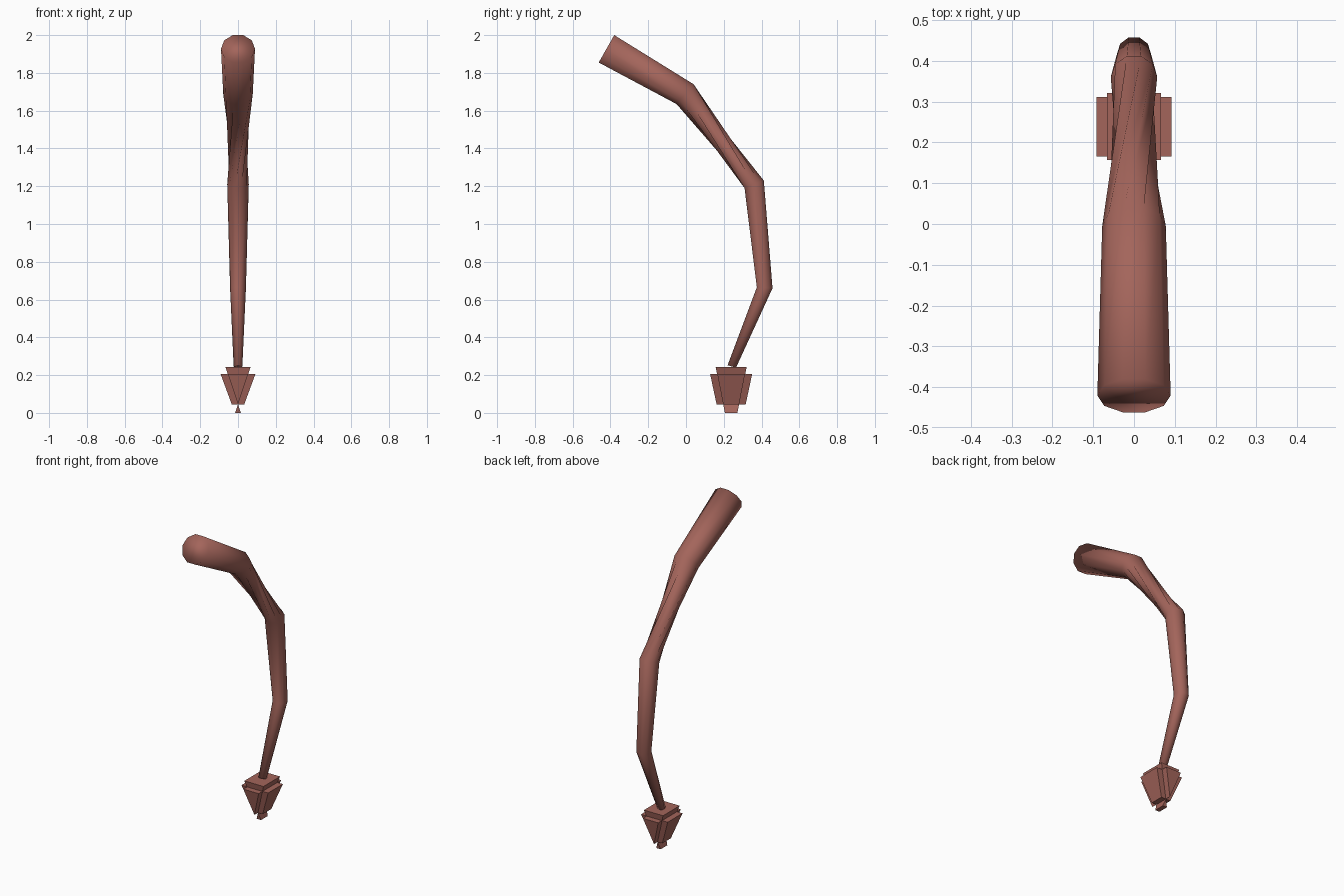
import bpy, bmesh, math
from mathutils import Vector

if "Cube" in bpy.data.objects:
    bpy.data.objects.remove(bpy.data.objects["Cube"])

skin = bpy.data.materials.new("dusty_red")
skin.diffuse_color = (0.37, 0.13, 0.105, 1)
skin.use_nodes = True
skin.node_tree.nodes["Principled BSDF"].inputs["Base Color"].default_value = skin.diffuse_color


def finish(name, bm):
    bmesh.ops.remove_doubles(bm, verts=bm.verts, dist=0.0005)
    bmesh.ops.recalc_face_normals(bm, faces=bm.faces)
    mesh = bpy.data.meshes.new(name)
    bm.to_mesh(mesh)
    bm.free()
    mesh.materials.append(skin)
    obj = bpy.data.objects.new(name, mesh)
    bpy.context.collection.objects.link(obj)
    return obj


# Tail: ten-sided rings as (lower point yz, upper point yz, half width)
SIDES = 10
RINGS = [((-0.462, 1.855), (-0.38, 2.0), 0.09),
         ((-0.05, 1.635), (0.04, 1.74), 0.078),
         ((0.31, 1.19), (0.412, 1.23), 0.057),
         ((0.375, 0.665), (0.458, 0.66), 0.042),
         ((0.22, 0.252), (0.265, 0.24), 0.023)]
bm = bmesh.new()
loops = []
for low, high, half in RINGS:
    low, high = Vector((0, *low)), Vector((0, *high))
    mid = (low + high) / 2
    up = (high - low) / 2 / math.cos(math.pi / SIDES)
    ring = []
    for i in range(SIDES):
        a = (i + 0.5) * math.tau / SIDES
        ring.append(bm.verts.new(mid + up * math.cos(a) + Vector((half * math.sin(a), 0, 0))))
    loops.append(ring)

for k, (a, b) in enumerate(zip(loops, loops[1:])):
    twist = 2 if k == 1 else 0      # second section is wrung by two sides
    for i in range(SIDES):
        a0, a1 = a[i], a[(i + 1) % SIDES]
        b0, b1 = b[(i + twist) % SIDES], b[(i + twist + 1) % SIDES]
        if twist:
            bm.faces.new((a0, a1, b1))
            bm.faces.new((a0, b1, b0))
        else:
            bm.faces.new((a0, a1, b1, b0))
bm.faces.new(loops[0])
bm.faces.new(loops[-1])
tail = finish("tail", bm)
tail.data.shade_smooth()


# Barb pieces: blocks that taper between two rectangles
def tapered_block(name, z0, x0, y0, z1, x1, y1, cy=0.239):
    bm = bmesh.new()
    corners = ((-1, -1), (1, -1), (1, 1), (-1, 1))
    bottom = [bm.verts.new((sx * x0, cy + sy * y0, z0)) for sx, sy in corners]
    top = [bm.verts.new((sx * x1, cy + sy * y1, z1)) for sx, sy in corners]
    bm.faces.new(top)
    bm.faces.new(bottom[::-1])
    for i in range(4):
        j = (i + 1) % 4
        bm.faces.new((bottom[i], bottom[j], top[j], top[i]))
    # collapse knife edges cleanly
    bmesh.ops.dissolve_degenerate(bm, dist=0.0005, edges=bm.edges)
    return finish(name, bm)


tapered_block("barb_core", 0.045, 0.0, 0.042, 0.242, 0.066, 0.082)
tapered_block("barb_point", 0.0, 0.015, 0.033, 0.045, 0.0, 0.042)
tapered_block("barb_side_plates", 0.045, 0.033, 0.042, 0.205, 0.092, 0.073)
tapered_block("barb_front_back_plates", 0.045, 0.0, 0.077, 0.205, 0.053, 0.111)
